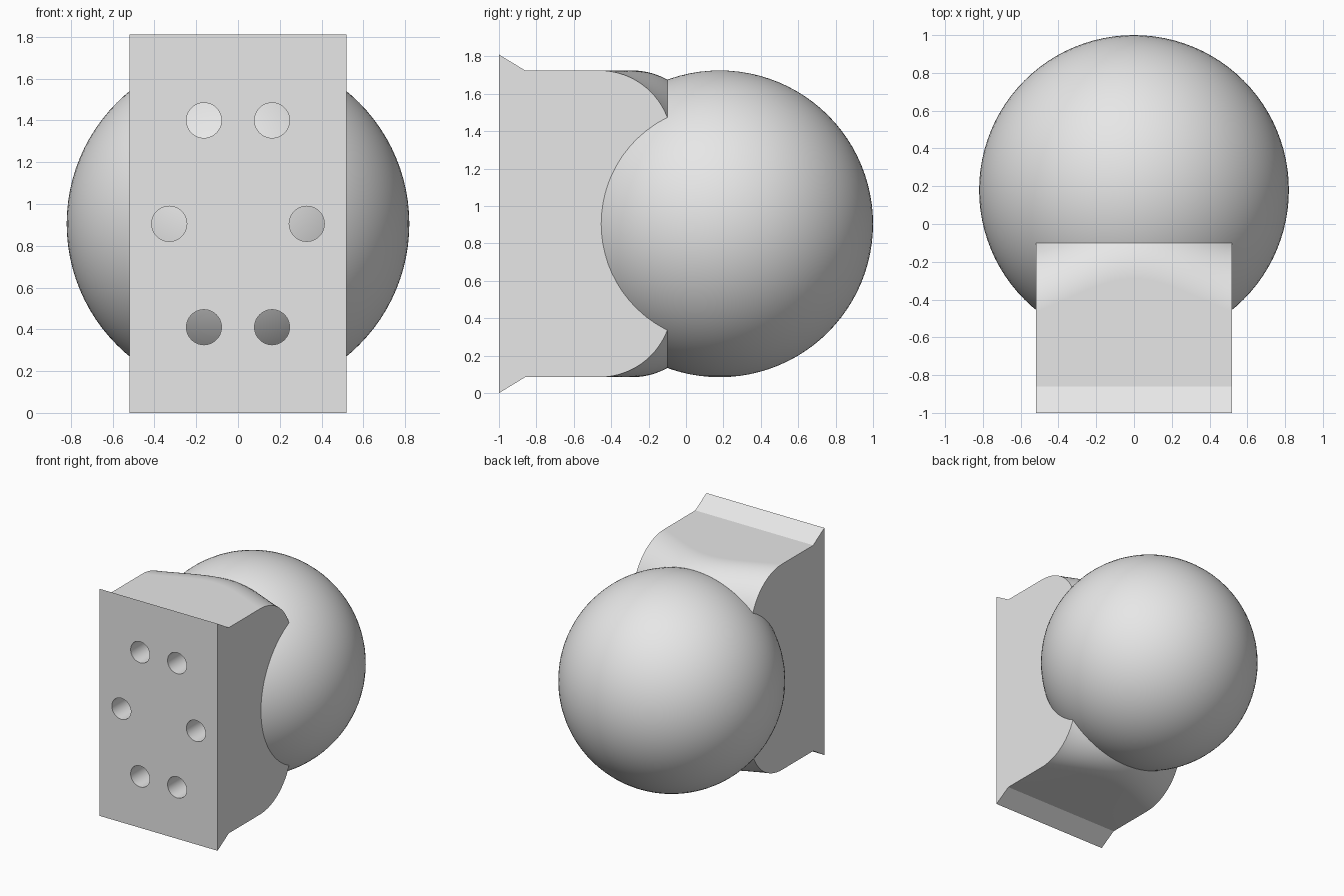
import bpy, bmesh, math
from mathutils import Matrix, Vector

cube = bpy.data.objects.get("Cube")
if cube:
    bpy.data.objects.remove(cube, do_unlink=True)

MID = 0.905                  # height of the ball centre
RADIUS, BALL_Y = 0.82, 0.18
HALF_W, BACK_Y = 0.52, -0.10
FLAT = MID + RADIUS          # top of the mounting block
FILLET = 0.39
COLUMNS, STEPS = 32, 14

grey = bpy.data.materials.new("plain grey")
grey.use_nodes = True
colour = (0.8, 0.8, 0.8, 1)
grey.diffuse_color = colour
grey.node_tree.nodes["Principled BSDF"].inputs["Base Color"].default_value = colour


def make_object(name, bm):
    bmesh.ops.recalc_face_normals(bm, faces=bm.faces[:])
    mesh = bpy.data.meshes.new(name)
    bm.to_mesh(mesh)
    bm.free()
    mesh.materials.append(grey)
    obj = bpy.data.objects.new(name, mesh)
    bpy.context.collection.objects.link(obj)
    return obj


def activate(obj):
    bpy.ops.object.select_all(action='DESELECT')
    obj.select_set(True)
    bpy.context.view_layer.objects.active = obj


def section(x):
    """Block outline at x: flared front edge, flat top, rounded down to the ball."""
    end_z = MID + math.sqrt(RADIUS**2 - (BACK_Y - BALL_Y)**2 - x * x)
    drop = FLAT - end_z
    angle = math.acos(1 - drop / FILLET)
    start_y = BACK_Y - FILLET * math.sin(angle)
    upper = [(-1, 2 * MID), (-0.86, FLAT)]
    for i in range(STEPS + 1):
        a = angle * i / STEPS
        upper.append((start_y + FILLET * math.sin(a), FLAT - FILLET * (1 - math.cos(a))))
    lower = [(y, 2 * MID - z) for y, z in reversed(upper)]
    return [Vector((x, y, z)) for y, z in upper + lower]


# Mounting block: lofted sections across the width
bm = bmesh.new()
rings = []
for c in range(COLUMNS + 1):
    x = HALF_W * (2 * c / COLUMNS - 1)
    rings.append([bm.verts.new(p) for p in section(x)])
for a, b in zip(rings, rings[1:]):
    for i in range(len(a)):
        j = (i + 1) % len(a)
        bm.faces.new((a[i], a[j], b[j], b[i]))
bm.faces.new(rings[0])
bm.faces.new(rings[-1])
bmesh.ops.recalc_face_normals(bm, faces=bm.faces[:])
# Merge the strips of the front plate into one face
front = [f for f in bm.faces if f.calc_center_median().y < -0.99]
bmesh.ops.dissolve_faces(bm, faces=front)
block = make_object("mounting_block", bm)

# Six bolt holes, running in until they meet the ball
bm = bmesh.new()
for x, z in ((0.163, 0.495), (0.329, 0), (0.163, -0.495)):
    for side in (-1, 1):
        place = Matrix.Translation((side * x, -0.7, MID + z)) @ Matrix.Rotation(math.pi / 2, 4, 'X')
        bmesh.ops.create_cone(bm, cap_ends=True, segments=48, radius1=0.084,
                              radius2=0.084, depth=0.8, matrix=place)
cutter = make_object("hole_cutter", bm)
cutter.hide_render = True
activate(block)
cut = block.modifiers.new("bolt holes", 'BOOLEAN')
cut.operation = 'DIFFERENCE'
cut.solver = 'EXACT'
cut.object = cutter
bpy.ops.object.modifier_apply(modifier=cut.name)
bpy.data.objects.remove(cutter, do_unlink=True)
bpy.ops.object.shade_smooth_by_angle(angle=math.radians(20))
block.modifiers.new("even shading", 'WEIGHTED_NORMAL').keep_sharp = True

# Ball
bm = bmesh.new()
bmesh.ops.create_uvsphere(bm, u_segments=96, v_segments=48, radius=RADIUS,
                          matrix=Matrix.Translation((0, BALL_Y, MID)))
ball = make_object("ball", bm)
activate(ball)
bpy.ops.object.shade_smooth()
